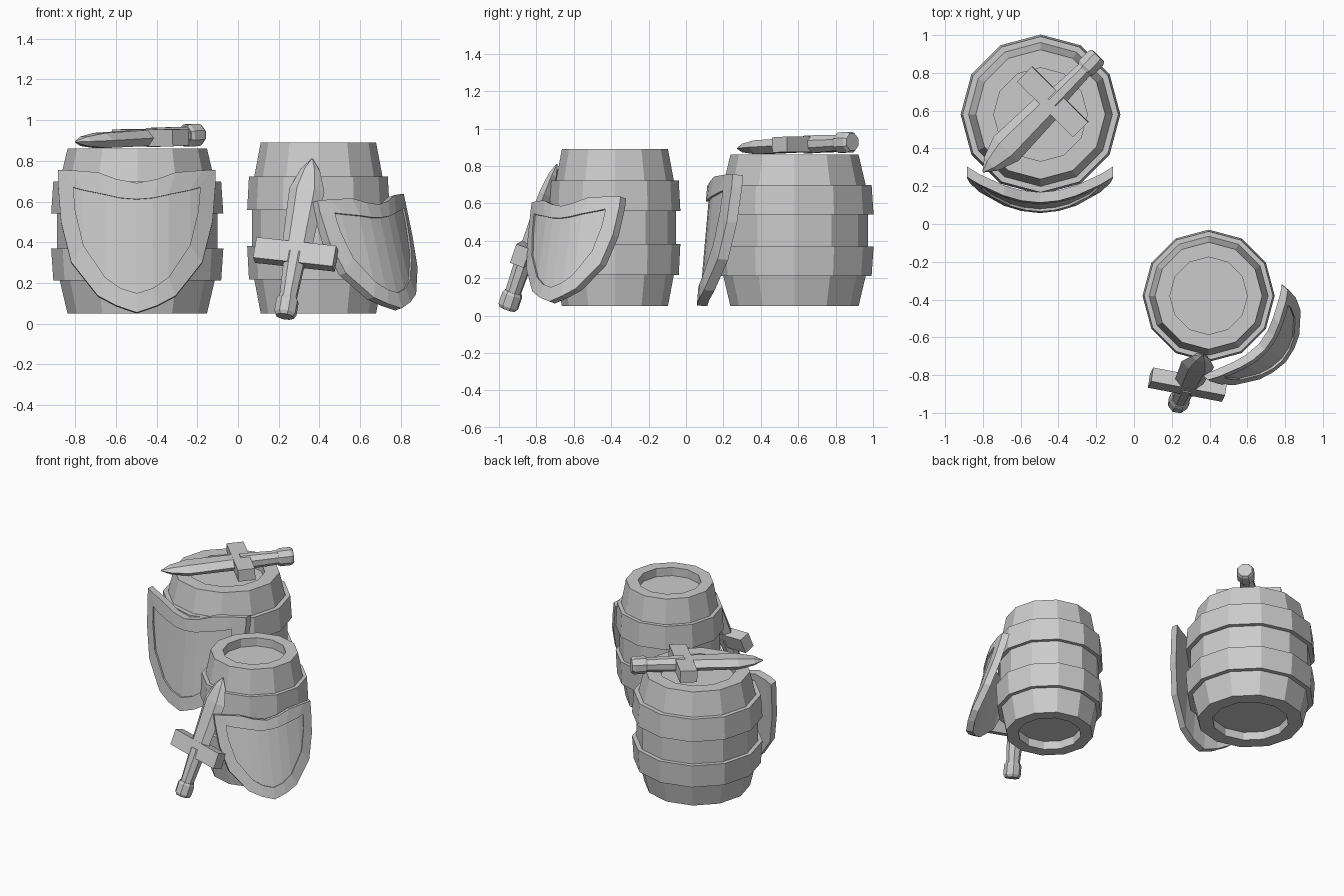
import bpy, bmesh, math
from mathutils import Vector, Matrix

if "Cube" in bpy.data.objects:
    bpy.data.objects.remove(bpy.data.objects["Cube"])


def finish(name, bm, mat):
    bmesh.ops.transform(bm, matrix=mat, verts=bm.verts)
    bmesh.ops.recalc_face_normals(bm, faces=bm.faces)
    me = bpy.data.meshes.new(name)
    bm.to_mesh(me)
    bm.free()
    ob = bpy.data.objects.new(name, me)
    bpy.context.collection.objects.link(ob)
    return ob


def loft(name, rings, n, mat, phase=0.0):
    """Skin (z, rx, ry) rings with n sides and cap both ends."""
    bm = bmesh.new()
    loops = []
    for z, rx, ry in rings:
        ang = [2 * math.pi * (i + phase) / n for i in range(n)]
        loops.append([bm.verts.new((rx * math.cos(a), ry * math.sin(a), z)) for a in ang])
    for a, b in zip(loops, loops[1:]):
        for i in range(n):
            j = (i + 1) % n
            bm.faces.new((a[i], a[j], b[j], b[i]))
    bm.faces.new(loops[0])
    bm.faces.new(loops[-1])
    return finish(name, bm, mat)


def frame(x_dir, z_dir, origin):
    z = Vector(z_dir).normalized()
    x = Vector(x_dir)
    x = (x - z * x.dot(z)).normalized()
    y = z.cross(x)
    return Matrix.Translation(origin) @ Matrix((x, y, z)).transposed().to_4x4()


# Barrels: stepped hoops and recessed ends, 12 sides
def barrel(name, x, y, r, h):
    half = [(0.07, .585), (0, .585), (0, .81), (.2, .90), (.2, .975), (.395, 1.0), (.395, .93)]
    prof = half + [(1 - z, k) for z, k in reversed(half)]
    rings = [(z * h, k * r, k * r) for z, k in prof]
    loft(name, rings, 12, Matrix.Translation((x, y, 0.05)))


barrel("large_barrel", -0.495, 0.58, 0.423, 0.81)
barrel("tall_barrel", 0.395, -0.38, 0.35, 0.84)


# Shields: bowed plate with a raised rim, placed by top corners and tip
OUTER = [(0, .68, .045), (.10, .70, .08), (.19, .735, .13), (.32, .75, .30), (.37, .753, .50), (.385, .755, .69)]
INNER = [(0, .60, .14), (.08, .607, .165), (.155, .625, .22), (.26, .65, .38), (.30, .662, .55), (.308, .667, .64)]
BOW, TOP, WIDTH = 0.13, 0.755, 0.77


def shield(name, c1, c2, tip):
    c1, c2, tip = Vector(c1), Vector(c2), Vector(tip)
    mid = (c1 + c2) / 2
    tilt = math.atan2(BOW, TOP - .045)
    mat = (frame(c2 - c1, mid - tip, mid) @ Matrix.Rotation(tilt, 4, 'X')
           @ Matrix.Scale((c2 - c1).length / WIDTH, 4))
    bm = bmesh.new()

    def rows(half, depth):
        cols = [(-x, t, b) for x, t, b in reversed(half[1:])] + half
        k = BOW / .385 ** 2
        mk = lambda x, z: bm.verts.new((x, k * x * x - BOW + depth, z - TOP))
        return [mk(x, t) for x, t, b in cols], [mk(x, b) for x, t, b in cols]

    front, rim = rows(OUTER, 0), rows(INNER, 0)
    panel, back = rows(INNER, .014), rows(OUTER, .055)
    for top, bot in (panel, back):
        for i in range(len(top) - 1):
            bm.faces.new((top[i], top[i + 1], bot[i + 1], bot[i]))
    for a, b in ((back, front), (front, rim), (rim, panel)):
        la, lb = a[0] + a[1][::-1], b[0] + b[1][::-1]
        for i in range(len(la)):
            j = (i + 1) % len(la)
            bm.faces.new((la[i], la[j], lb[j], lb[i]))
    finish(name, bm, mat)


shield("large_shield", (-.885, .25, .755), (-.11, .25, .755), (-.4975, .055, .045))
shield("small_shield", (.39, -.825, .605), (.815, -.35, .635), (.81, -.735, .06))


# Short swords: faceted blade, cross guard, grip and pommel
def sword(name, pommel, tip, across):
    p, t = Vector(pommel), Vector(tip)
    mat = frame(across, t - p, p) @ Matrix.Scale((t - p).length / .85, 4)
    loft(name + "_blade", [(.34, .075, .045), (.68, .09, .042), (.79, .05, .026), (.85, .003, .003)], 6, mat)
    loft(name + "_grip", [(.09, .045, .045), (.27, .055, .05), (.34, .055, .05)], 8, mat, .5)
    loft(name + "_pommel", [(0, .048, .048), (.018, .058, .058), (.085, .058, .058), (.1, .05, .05)], 8, mat, .5)
    bm = bmesh.new()
    bmesh.ops.create_cube(bm, size=1)
    size = Matrix.Diagonal((.41, .08, .11, 1))
    finish(name + "_guard", bm, mat @ Matrix.Translation((0, 0, .335)) @ size)


sword("lying_sword", (-.19, .89, .928), (-.80, .275, .893), (1, -1, 0))
sword("leaning_sword", (.23, -.955, .035), (.365, -.69, .81), (.41, -.08, -.05))
